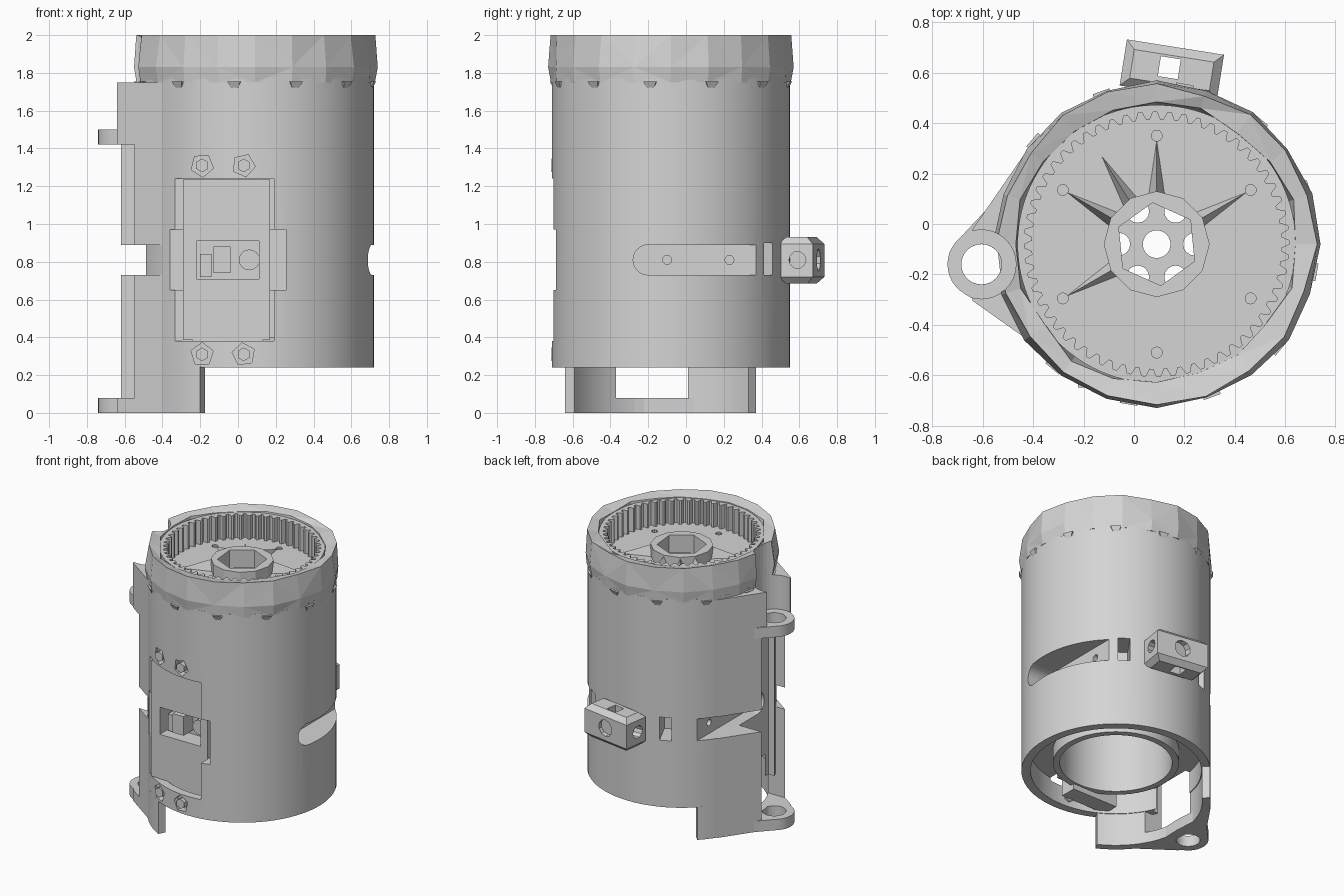
import bpy, bmesh, math, random
from mathutils import Matrix, Vector

if "Cube" in bpy.data.objects:
    bpy.data.objects.remove(bpy.data.objects["Cube"])

random.seed(4)
CX, CY = 0.09, -0.08          # axis of the round housing
TAU = math.tau

grey = bpy.data.materials.new("plain grey")
grey.diffuse_color = (0.66, 0.66, 0.66, 1)
grey.use_nodes = True
grey.node_tree.nodes["Principled BSDF"].inputs["Base Color"].default_value = grey.diffuse_color


def finish(name, bm):
    bmesh.ops.recalc_face_normals(bm, faces=bm.faces)
    me = bpy.data.meshes.new(name)
    bm.to_mesh(me)
    bm.free()
    me.materials.append(grey)
    ob = bpy.data.objects.new(name, me)
    bpy.context.collection.objects.link(ob)
    return ob


def box(name, lo, hi, rot=0):
    lo, hi = Vector(lo), Vector(hi)
    bm = bmesh.new()
    bmesh.ops.create_cube(bm, size=1, matrix=Matrix.Translation((lo + hi) / 2)
                          @ Matrix.Rotation(rot, 4, 'Z') @ Matrix.Diagonal((*(hi - lo), 1)))
    return finish(name, bm)


def cyl(name, loc, r, depth, n=24, axis='Z', r2=None, rot=0):
    turn = {'Z': Matrix(), 'X': Matrix.Rotation(math.pi / 2, 4, 'Y'),
            'Y': Matrix.Rotation(math.pi / 2, 4, 'X')}[axis]
    bm = bmesh.new()
    bmesh.ops.create_cone(bm, cap_ends=True, segments=n, radius1=r, radius2=r if r2 is None else r2,
                          depth=depth, matrix=Matrix.Translation(loc) @ turn @ Matrix.Rotation(rot, 4, 'Z'))
    return finish(name, bm)


def prism(name, pts, z0, z1):
    bm = bmesh.new()
    lo, hi = ([bm.verts.new((x, y, z)) for x, y in pts] for z in (z0, z1))
    bm.faces.new(lo)
    bm.faces.new(hi)
    for i in range(len(pts)):
        bm.faces.new((lo[i - 1], lo[i], hi[i], hi[i - 1]))
    return finish(name, bm)


def lathe(name, prof, n, a0=0.0, a1=TAU, tri=False):
    """Turn a closed (r, z) section, given by prof(step), about the housing axis."""
    full = a1 - a0 > TAU - 0.001
    bm = bmesh.new()
    rings = []
    for i in range(n if full else n + 1):
        a = a0 + (a1 - a0) * i / n
        rings.append([bm.verts.new((CX + r * math.cos(a), CY + r * math.sin(a), z)) for r, z in prof(i)])
    m = len(rings[0])
    for i in range(n):
        p, q = rings[i], rings[(i + 1) % len(rings)]
        for j in range(m):
            k = (j + 1) % m
            bm.faces.new((p[j], q[j], q[k], p[k]))
    if not full:
        bm.faces.new(rings[0])
        bm.faces.new(rings[-1])
    if tri:
        bmesh.ops.triangulate(bm, faces=bm.faces)
    return finish(name, bm)


def cut(obs, cutters):
    for ob in obs:
        bpy.context.view_layer.objects.active = ob
        for c in cutters:
            m = ob.modifiers.new("cut", 'BOOLEAN')
            m.operation, m.solver, m.object = 'DIFFERENCE', 'EXACT', c
            bpy.ops.object.modifier_apply(modifier=m.name)
    for c in cutters:
        bpy.data.objects.remove(c)


def polar(r, deg):
    a = math.radians(deg)
    return CX + r * math.cos(a), CY + r * math.sin(a)


# Housing: thick tube with a groove around the inner sleeve at the bottom
section = [(.375, .30), (.42, .30), (.42, .40), (.57, .40), (.57, .24), (.63, .24), (.63, 1.77), (.375, 1.77)]
housing = lathe("housing", lambda i: section, 72)
# Side wedge carrying the hinge, and the leg below the housing
wedge = prism("hinge_wedge", [(-.40, -.475), (-.64, -.305), (-.64, -.02), (-.44, .27), (-.5, -.08)], 0, 1.75)
leg = lathe("leg", lambda i: [(.575, 0), (.63, 0), (.63, .245), (.575, .245)], 24,
            math.radians(134.4), math.radians(242.6))

# Hinge window and lug clearance
cut([wedge, leg], [box("c", (-.9, -.37, .08), (-.40, .01, 1.42))])
cut([housing], [box("c", (-.9, -.33, .1), (-.44, .01, 1.42))])
cut([housing, wedge], [cyl("c", (-.605, -.16, 1.65), .137, .46, 32)])
cut([wedge], [box("c", (-.9, -.8, .73), (-.35, .8, .89)), cyl("c", (-.605, -.16, .0), .08, .5)])

# Strap slots with flat floors, left and right, each with two small holes
cutters = []
for s in (-1, 1):
    x0, x1 = sorted((CX + s * .44, CX + s * .9))
    cutters += [box("c", (x0, -.2, .73), (x1, .40, .89)),
                cyl("c", ((x0 + x1) / 2, -.2, .81), .08, x1 - x0, axis='X')]
    cutters += [cyl("c", (CX + s * .44, y, .81), .024, .08, 12, 'X') for y in (-.1, .23)]
    # narrow slits beside the rear lug
    a = 85 - s * 30
    px, py = polar(.57, a)
    cutters.append(box("c", (px - .13, py - .04, .73), (px + .13, py + .04, .90), math.radians(a)))
cut([housing], cutters)

# Front pocket, side recess, window and screw pockets
screws = [(x, z) for x in (-.19, .03) for z in (.31, 1.31)]
surf = lambda x: CY - math.sqrt(.63 ** 2 - (x - CX) ** 2)
cut([housing], [box("c", (-.335, -1, .38), (.19, -.545, 1.24)),
                box("c", (-.39, -1, .65), (.255, -.52, .97)),
                box("c", (-.22, -1, .71), (.11, -.465, .91))]
    + [cyl("c", (x, surf(x) - .06, z), .062, .22, 5, 'Y', rot=i * .7) for i, (x, z) in enumerate(screws)])
plate = box("front_plate", (-.29, -.595, .385), (.17, -.52, 1.235))
cut([plate], [box("c", (-.22, -1, .71), (.11, -.4, .91))])
for x, z in screws:
    cyl("screw", (x, surf(x) + .035, z), .036, .08, 6, 'Y')
box("latch_block", (-.13, -.575, .74), (-.04, -.46, .88))
box("latch_arm", (-.20, -.53, .72), (-.14, -.46, .84))
cyl("latch_roller", (.06, -.49, .81), .055, .09, 16, 'Y')
box("clamp_foot", (-.24, -.59, .26), (.13, -.47, .42))

# Hinge lugs, their flanks running onto the wedge
for z in (0, 1.42):
    lug = prism("hinge_lug", [(-.605 + .135 * math.cos(math.radians(a)), -.16 + .135 * math.sin(math.radians(a)))
                              for a in range(130, 241, 10)] + [(-.47, -.40), (-.46, -.1), (-.48, .17)], z, z + .08)
    cut([lug], [cyl("c", (-.605, -.16, z + .04), .08, .2, 32)])
    collar = cyl("hinge_collar", (-.605, -.16, z + .04), .134, .079, 32)
    cut([collar], [cyl("c", (-.605, -.16, z + .04), .08, .2, 32)])

# Rear lug: chamfered block with a square and a round hole
rear = box("rear_lug", (-.045, .518, .685), (.345, .703, .93), math.radians(-9))
bm = bmesh.new()
bm.from_mesh(rear.data)
bmesh.ops.bevel(bm, geom=[e for e in bm.edges if abs(e.verts[0].co.z - e.verts[1].co.z) < .01],
                offset=.035, segments=1, affect='EDGES')
bm.to_mesh(rear.data)
bm.free()
cut([rear], [box("c", (.10, .58, .5), (.18, .66, 1.1), math.radians(-9)),
             cyl("c", (.345, .59, .81), .045, .2, 10, 'X'), cyl("c", (-.045, .625, .81), .045, .2, 10, 'X'),
             cyl("c", (.165, .725, .81), .06, .12, 10, 'Y')])
box("rear_lug_neck", (0, .46, .72), (.30, .56, .90), math.radians(-5))


# Low-poly cap with uneven facets, notched above the hinge
def cap_section(i):
    j = random.uniform
    k = 0 if i % 5 == 0 else 1
    return [(.535, 1.76), (.635, 1.75), (.65 - k * j(0, .012), 1.83),
            (.637 - k * j(0, .025), 2.0), (.545 + j(-.01, .03), 1.98 + j(-.005, .01))]


cap = lathe("cap", cap_section, 20, tri=True)
cut([cap], [cyl("c", (-.605, -.16, 1.85), .137, .6, 32)])
# Snap hooks below the cap
for k in range(12):
    x, y = polar(.61, 20 + 30 * k)
    cyl("snap_hook", (x, y, 1.72), 0.004, .07, 4, r2=.05, rot=math.radians(20 + 30 * k + 45))

# Internal ring gear
lathe("ring_gear", lambda i: [((.525, .525, .495, .495)[i % 4], z) for z in (1.79, 1.975)]
      + [(.552, 1.975), (.552, 1.79)], 56 * 4)

# Gear floor with hex boss and six small holes
floor = cyl("gear_floor", (CX, CY, 1.785), .54, .03, 64)
boss = cyl("hex_boss", (CX, CY, 1.82), .21, .13, 12)
holes = [cyl("c", (*polar(.43, 30 + 60 * k), 1.8), .022, .1, 10) for k in range(6)]
cut([floor, boss], [cyl("c", (CX, CY, 1.8), .165, .4, 6, rot=.1)])
cut([floor], holes)

# Sloping ribs from the small holes to the boss
for a in (30, 90, 122, 150, 210):
    bm = bmesh.new()
    v = [bm.verts.new((*polar(r, a + d), z)) for r, d, z in
         ((.41, 0, 1.802), (.2, -9, 1.80), (.2, 9, 1.80), (.195, 0, 1.88))]
    for f in ((0, 1, 2), (0, 1, 3), (0, 2, 3), (1, 2, 3)):
        bm.faces.new([v[i] for i in f])
    finish("rib", bm)

# Inner plate with seven holes
disc = cyl("inner_plate", (CX, CY, 1.58), .385, .05, 48)
cut([disc], [cyl("c", (CX, CY, 1.58), .055, .2)]
    + [cyl("c", (*polar(.15, 60 * k), 1.58), .045, .2, 16) for k in range(6)])

# Smooth shading on the round parts only
bpy.ops.object.select_all(action='DESELECT')
for ob in bpy.data.objects:
    if ob.name.split('.')[0] in ("housing", "leg", "hinge_lug", "hinge_collar", "latch_roller"):
        ob.select_set(True)
bpy.context.view_layer.objects.active = housing
bpy.ops.object.shade_smooth_by_angle(angle=math.radians(25))
